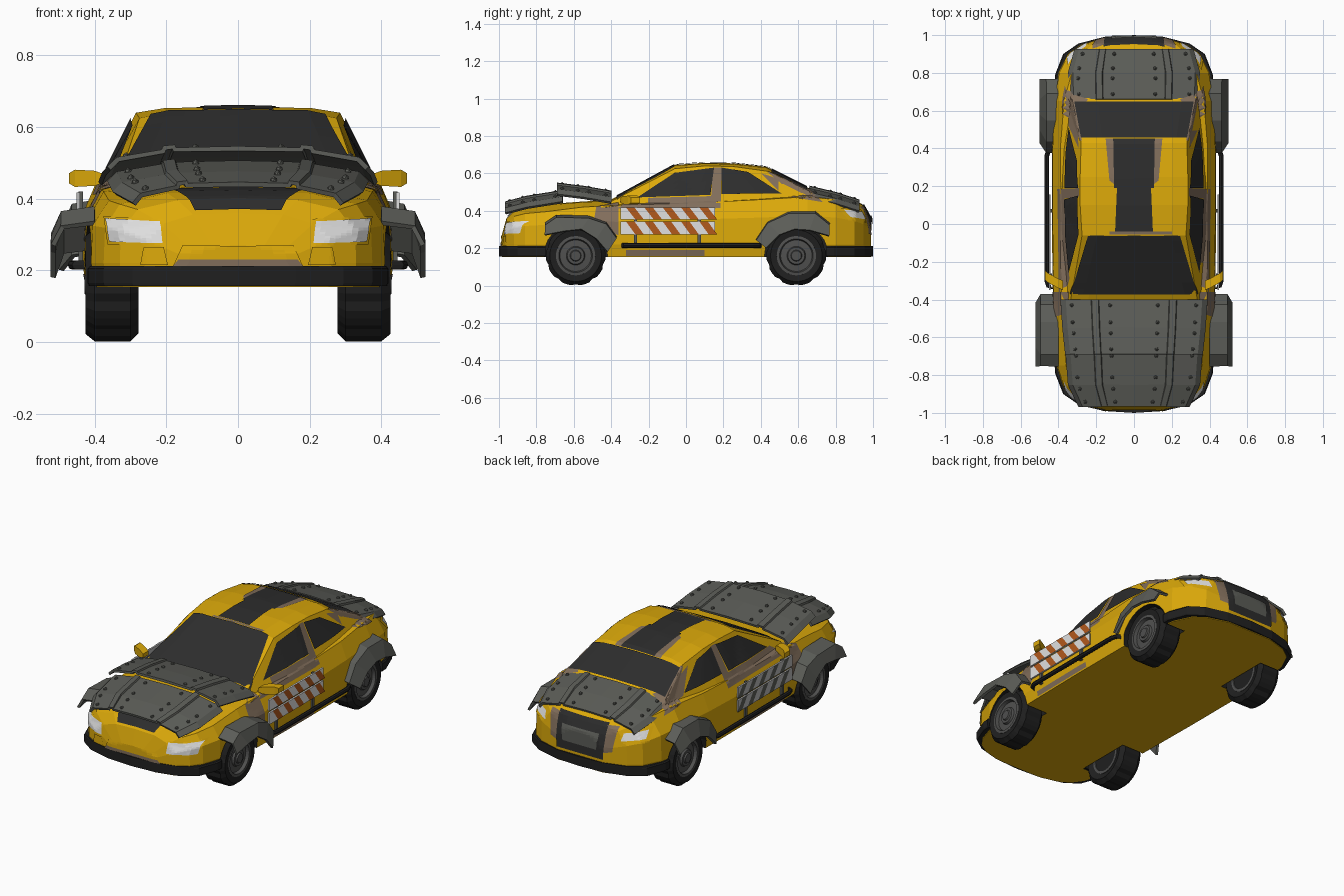
import bpy, bmesh, math
from mathutils import Vector, Matrix
from mathutils.bvhtree import BVHTree

if "Cube" in bpy.data.objects:
    bpy.data.objects.remove(bpy.data.objects["Cube"])


def colour(name, r, g, b):
    m = bpy.data.materials.new(name)
    m.diffuse_color = (r, g, b, 1)
    m.use_nodes = True
    m.node_tree.nodes["Principled BSDF"].inputs["Base Color"].default_value = m.diffuse_color
    return m


YELLOW = colour("yellow_paint", .72, .4, .003)
PRIMER = colour("primer_brown", .22, .155, .105)
GLASS = colour("dark_glass", .026, .026, .026)
ARMOUR = colour("armour_grey", .105, .108, .096)
BLACK = colour("black_rubber", .014, .014, .014)
RIM = colour("rim_grey", .08, .08, .078)
WHITE = colour("white", .75, .75, .75)
ORANGE = colour("stripe_orange", .45, .1, .012)
SILVER = colour("sign_grey", .5, .5, .5)


def mesh(name, verts, faces, mat, solid=0, recalc=True):
    me = bpy.data.meshes.new(name)
    me.from_pydata([tuple(v) for v in verts], [], faces)
    if recalc:
        bm = bmesh.new()
        bm.from_mesh(me)
        bmesh.ops.recalc_face_normals(bm, faces=bm.faces)
        bm.to_mesh(me)
        bm.free()
    me.materials.append(mat)
    ob = bpy.data.objects.new(name, me)
    bpy.context.collection.objects.link(ob)
    if solid:
        mod = ob.modifiers.new("thickness", 'SOLIDIFY')
        mod.thickness, mod.offset = solid, 0
    return ob


def skin(rings, closed=True, caps=True):
    """Join equal-length rings of points with quads."""
    n = len(rings[0])
    verts = [p for r in rings for p in r]
    faces = [(k * n + i, k * n + (i + 1) % n, (k + 1) * n + (i + 1) % n, (k + 1) * n + i)
             for k in range(len(rings) - 1) for i in range(n if closed else n - 1)]
    if caps:
        faces += [tuple(range(n)), tuple(range((len(rings) - 1) * n, len(rings) * n))]
    return verts, faces


def ring(y, half):
    full = half + [(-x, z) for x, z in reversed(half) if x > 0]
    return [(x, y, z) for x, z in full]


def box(name, c, s, mat):
    v = [(c[0] + s[0] * i / 2, c[1] + s[1] * j / 2, c[2] + s[2] * k / 2)
         for i in (-1, 1) for j in (-1, 1) for k in (-1, 1)]
    f = [(0, 1, 3, 2), (4, 5, 7, 6), (0, 1, 5, 4), (2, 3, 7, 6), (0, 2, 6, 4), (1, 3, 7, 5)]
    return mesh(name, v, f, mat)


# Lower body: y, half width, shoulder height, shoulder half width, top height
body_rows = [(-.985, .15, .25, .12, .27), (-.96, .26, .33, .21, .36), (-.92, .33, .37, .28, .4),
             (-.86, .375, .385, .33, .42), (-.75, .41, .395, .36, .435), (-.55, .425, .42, .375, .45),
             (-.35, .43, .43, .385, .46), (0, .435, .44, .385, .46), (.4, .435, .46, .39, .48),
             (.65, .425, .475, .37, .5), (.8, .4, .46, .33, .485), (.9, .35, .43, .28, .46),
             (.95, .28, .4, .22, .43), (.988, .15, .34, .1, .36)]
body = mesh("body", *skin([ring(y, [(w * .97, .153), (w, .22), (w * .99, .22 + (zs - .22) * .6), (ws, zs),
                                    (ws * .6, zt - .004), (0, zt)])
                           for y, w, zs, ws, zt in body_rows]), YELLOW)

# Cabin: y, base half width, roof edge half width, edge height, centre height
cabin_rows = [(-.4, .36, .335, .45, .46), (-.06, .39, .275, .625, .645), (.1, .395, .285, .64, .657),
              (.25, .395, .285, .637, .654), (.43, .39, .28, .612, .634), (.67, .36, .33, .495, .515),
              (.75, .34, .3, .465, .475)]
cabin = mesh("cabin", *skin([ring(y, [(wb, .42), (we, ze), (we * .72, zc - .004), (0, zc)])
                             for y, wb, we, ze, zc in cabin_rows]), YELLOW)

# Surface used to lay painted plates onto the shell
sv, sf = [], []
for ob in (body, cabin):
    base = len(sv)
    sv += [v.co.copy() for v in ob.data.vertices]
    sf += [[base + i for i in p.vertices] for p in ob.data.polygons]
shell = BVHTree.FromPolygons(sv, sf)
RAYS = {"front": (lambda a, b: (a, -2, b), (0, 1, 0)), "back": (lambda a, b: (a, 2, b), (0, -1, 0)),
        "top": (lambda a, b: (a, b, 2), (0, 0, -1)), "side": (lambda a, b: (2, a, b), (-1, 0, 0))}


def plate(name, view, quad, mat, off=.005, both=False, n=10):
    """Project a four-cornered patch onto the shell from one view."""
    origin, d = RAYS[view]
    d = Vector(d)
    q = [Vector(p) for p in quad]
    pts = []
    for j in range(n + 1):
        for i in range(n + 1):
            p = q[0].lerp(q[1], i / n).lerp(q[3].lerp(q[2], i / n), j / n)
            loc, nor, _, _ = shell.ray_cast(Vector(origin(*p)), d)
            pts.append(None if loc is None else loc + nor * (off if nor.dot(d) < 0 else -off))
    cells = [(k, k + 1, k + n + 2, k + n + 1) for k in (j * (n + 1) + i for j in range(n) for i in range(n))]
    cells = [c for c in cells if all(pts[i] is not None for i in c)]
    for s in ((1, -1) if both else (1,)):
        v = [Vector((0, 0, .3)) if p is None else Vector((p.x * s, p.y, p.z)) for p in pts]
        dd = Vector((d.x * s, d.y, d.z))
        f = [c if (v[c[1]] - v[c[0]]).cross(v[c[2]] - v[c[0]]).dot(dd) < 0 else c[::-1] for c in cells]
        ob = mesh(name, v, f, mat, recalc=False)
        bm = bmesh.new()
        bm.from_mesh(ob.data)
        bmesh.ops.delete(bm, geom=[x for x in bm.verts if not x.link_faces], context='VERTS')
        bm.to_mesh(ob.data)
        bm.free()


# Glass
plate("windshield", "top", [(-.335, -.37), (.335, -.37), (.243, -.06), (-.243, -.06)], GLASS, .006)
plate("rear_window", "top", [(-.28, .455), (.28, .455), (.315, .645), (-.315, .645)], GLASS, .006)
plate("front_side_window", "side", [(-.26, .468), (.13, .482), (.15, .628), (-.06, .6)], GLASS, .007, True)
plate("rear_side_window", "side", [(.19, .487), (.51, .49), (.33, .605), (.19, .628)], GLASS, .007, True)
# Bare primer patches
for k, q in enumerate([[(-.5, .3), (-.36, .27), (-.36, .445), (-.48, .42)],
                       [(-.37, .41), (.16, .41), (.16, .478), (-.29, .465)],
                       [(.13, .41), (.185, .41), (.19, .63), (.145, .63)],
                       [(.52, .48), (.73, .445), (.66, .515), (.4, .6)],
                       [(-.32, .16), (.1, .16), (.1, .19), (-.32, .19)]]):
    plate(f"primer_side_{k}", "side", q, PRIMER, .003, True)
plate("primer_rear_pillar", "top", [(.275, .44), (.285, .44), (.36, .66), (.305, .66)], PRIMER, .004, True)
plate("primer_roof", "top", [(.09, .2), (.13, .23), (.15, .45), (.09, .45)], PRIMER, .003, True)
plate("primer_roof_front", "top", [(-.13, -.055), (.2, -.055), (.2, -.04), (-.13, -.04)], PRIMER, .003)
plate("primer_tail", "back", [(.15, .27), (.2, .28), (.22, .42), (.15, .42)], PRIMER, .003, True)
plate("intake_panel", "front", [(-.18, .212), (.18, .212), (.155, .268), (-.155, .268)], YELLOW, .005)
plate("primer_nose", "front", [(-.18, .212), (.18, .212), (.165, .23), (-.165, .23)], PRIMER, .008)
# Black stripe over roof, hood and tail
plate("roof_stripe_rear", "top", [(-.105, .19), (.105, .19), (.11, .45), (-.11, .45)], GLASS)
plate("roof_stripe_front", "top", [(-.1, -.04), (.1, -.04), (.09, .19), (-.09, .19)], GLASS)
plate("hood_stripe", "top", [(-.12, -.952), (.12, -.952), (.2, -.8), (-.2, -.8)], GLASS)
plate("tail_stripe", "back", [(-.15, .23), (.15, .23), (.16, .43), (-.16, .43)], GLASS)
plate("tail_panel", "back", [(-.11, .28), (.11, .28), (.12, .37), (-.12, .37)], ARMOUR, .009)
# Lights
plate("headlight_frame", "front", [(.2, .268), (.362, .272), (.373, .35), (.208, .342)], YELLOW, .003, True)
plate("headlight", "front", [(.21, .275), (.355, .28), (.366, .343), (.216, .335)], WHITE, .006, True)
plate("fog_light", "front", [(.194, .215), (.27, .215), (.261, .264), (.206, .264)], YELLOW, .006, True)
plate("taillight_frame", "back", [(.23, .335), (.365, .345), (.355, .415), (.245, .405)], YELLOW, .004, True)
plate("taillight", "back", [(.245, .35), (.35, .362), (.345, .402), (.25, .392)], WHITE, .008, True)

# Wheel wells cut from the body
bm = bmesh.new()
for s in (1, -1):
    for y in (-.59, .59):
        bmesh.ops.create_cone(bm, cap_ends=True, segments=24, radius1=.17, radius2=.17, depth=.25,
                              matrix=Matrix.Translation((s * .398, y, .16)) @ Matrix.Rotation(math.pi / 2, 4, 'Y'))
for f in bm.faces:
    f.material_index = 1
me = bpy.data.meshes.new("wheel_well_cutter")
bm.to_mesh(me)
cutter = bpy.data.objects.new("wheel_well_cutter", me)
bpy.context.collection.objects.link(cutter)
for m in (YELLOW, BLACK):
    me.materials.append(m)
body.data.materials.append(BLACK)
cutter.hide_render = True
cutter.hide_viewport = True
cut = body.modifiers.new("wheel_wells", 'BOOLEAN')
cut.object, cut.operation, cut.solver = cutter, 'DIFFERENCE', 'EXACT'


# Wheels: lathed about the axle, with stepped tread lugs
def lathe(name, s, y, prof, mat, n=40):
    rings = []
    for x, r in prof:
        rr = [r * (.955 if r > .15 and i % 4 == 2 else 1) for i in range(n)]
        rings.append([(s * x, y + rr[i] * math.cos(math.tau * i / n), .16 + rr[i] * math.sin(math.tau * i / n))
                      for i in range(n)])
    return mesh(name, *skin(rings), mat)


for s in (1, -1):
    for y in (-.59, .59):
        lathe("tyre", s, y, [(.29, .1), (.278, .135), (.3, .16), (.4, .16), (.425, .138), (.42, .104), (.39, .1)], BLACK)
        lathe("rim", s, y, [(.38, .106), (.422, .105), (.424, .09), (.405, .084), (.408, .05), (.42, .045),
                            (.42, .03), (.428, .026), (.428, .01)], RIM)
        lathe("rim_inner", s, y, [(.3, .1), (.287, .1), (.287, .085), (.295, .08), (.295, .02)], RIM)

# Bumpers
for name, s in (("front_bumper", -1), ("rear_bumper", 1)):
    half = [(.42, .75), (.418, .79), (.375, .9), (.295, .955), (.16, .99), (0, 1)]
    out = half + [(-x, y) for x, y in reversed(half[:-1])]
    mesh(name, *skin([[(x * k, s * y, z) for x, y in out]
                      for z, k in ((.157, .99), (.165, 1), (.205, 1), (.212, .985))]), BLACK)


# Riveted armour over hood and trunk: rows of y, height, half width
def armour(name, rows):
    half = [(1, -.055), (.93, -.03), (.58, -.008), (.57, .002), (.5, .005), (.49, -.003), (0, 0)]
    mesh(name, *skin([ring(y, [(w * f, z + dz) for f, dz in half]) for y, z, w in rows], False, False), ARMOUR, .014)
    bm = bmesh.new()
    for a, b in zip(rows, rows[1:]):
        for t in (.2, .8):
            y, z, w = (p + (q - p) * t for p, q in zip(a, b))
            for f, dz in ((.33, -.002), (.86, -.026)):
                for s in (1, -1):
                    bmesh.ops.create_icosphere(bm, subdivisions=1, radius=.011,
                                               matrix=Matrix.Translation((s * f * w, y, z + dz + .008)))
    me = bpy.data.meshes.new(name + "_rivets")
    bm.to_mesh(me)
    bm.free()
    me.materials.append(ARMOUR)
    bpy.context.collection.objects.link(bpy.data.objects.new(name + "_rivets", me))


armour("hood_armour_front", [(-.66, .5, .36), (-.85, .47, .345), (-.965, .44, .29)])
armour("hood_armour_rear", [(-.4, .497, .385), (-.55, .523, .375), (-.69, .54, .36)])
armour("trunk_armour", [(.66, .523, .34), (.8, .49, .345), (.925, .45, .31)])

# Fender flares: shoulder and lip rails in y, z
flares = {"front_fender": ((.4, .49, .516), [(-.75, .32), (-.69, .36), (-.52, .355), (-.43, .325), (-.375, .25)],
                           [(-.755, .27), (-.65, .29), (-.56, .3), (-.48, .25), (-.42, .18)]),
          "rear_fender": ((.39, .46, .493), [(.38, .24), (.44, .33), (.55, .38), (.69, .38), (.765, .32)],
                          [(.43, .2), (.5, .27), (.58, .3), (.66, .295), (.765, .265)])}
for name, ((xa, xb, xc), top, lip) in flares.items():
    for s in (1, -1):
        rails = [[(s * xa, y, z + .012) for y, z in top], [(s * xb, y, z) for y, z in top],
                 [(s * xc, y, z) for y, z in lip]]
        mesh(name, *skin(rails, False, False), ARMOUR, .014)

for s in (1, -1):
    # Side pipe
    path = [(.42, -.345), (.45, -.335), (.462, -.3), (.462, .36), (.45, .395), (.42, .405)]
    rings = [[(s * (x + .013 * math.cos(a)), y, .215 + .013 * math.sin(a))
              for a in (math.tau * i / 8 for i in range(8))] for x, y in path]
    mesh("side_pipe", *skin(rings), BLACK)
    # Striped barrier boards on the doors
    for y in (-.27, .07):
        box("board_bracket", (s * .439, y, .315), (.012, .018, .21), ARMOUR)
    for z0, z1 in ((.353, .417), (.273, .342)):
        box("barrier_board", (s * .446, -.0975, (z0 + z1) / 2), (.01, .505, z1 - z0), WHITE if s > 0 else SILVER)
        for k in range(5):
            y = -.315 + k * .098
            v = [(s * .4525, y + .045, z0), (s * .4525, y + .09, z0), (s * .4525, y + .04, z1), (s * .4525, y - .005, z1)]
            mesh("barrier_stripe", v, [(0, 1, 2, 3) if s > 0 else (3, 2, 1, 0)], ORANGE if s > 0 else ARMOUR, recalc=False)
    # Door mirror
    mesh("door_mirror", *skin([[(s * x, y + dy, z) for dy, z in ((-.025, .457 - h), (.025, .457 - h),
                                                                 (.025, .457 + h), (-.025, .457 + h))]
                               for x, y, h in ((.375, -.325, .012), (.4, -.315, .021),
                                               (.455, -.285, .024), (.472, -.27, .014))]), YELLOW)
